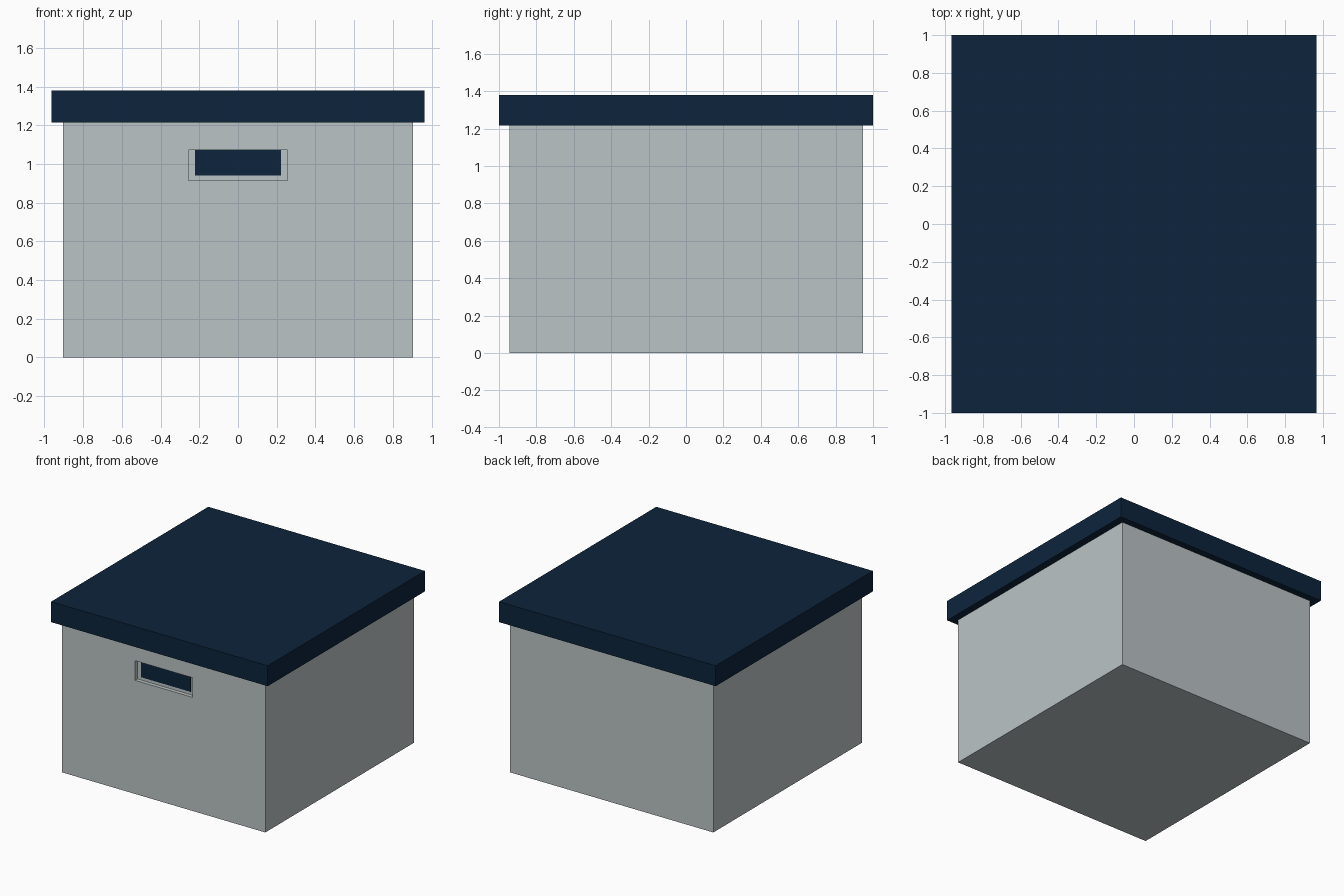
import bpy
import bmesh
from mathutils import Matrix, Vector

if "Cube" in bpy.data.objects:
    bpy.data.objects.remove(bpy.data.objects["Cube"])


def material(name, rgb):
    m = bpy.data.materials.new(name)
    m.diffuse_color = (*rgb, 1.0)
    m.use_nodes = True
    m.node_tree.nodes["Principled BSDF"].inputs["Base Color"].default_value = m.diffuse_color
    return m


grey = material("pale_grey", (0.497, 0.552, 0.562))
navy = material("navy_blue", (0.004, 0.0176, 0.045))


def box(name, low, high, mat):
    """Flat-shaded box between two opposite corners."""
    low, high = Vector(low), Vector(high)
    bm = bmesh.new()
    bmesh.ops.create_cube(
        bm, size=1.0,
        matrix=Matrix.Translation((low + high) / 2) @ Matrix.Diagonal((*(high - low), 1.0)))
    mesh = bpy.data.meshes.new(name)
    bm.to_mesh(mesh)
    bm.free()
    mesh.materials.append(mat)
    obj = bpy.data.objects.new(name, mesh)
    bpy.context.collection.objects.link(obj)
    return obj


# Box body and overhanging lid
body = box("box_body", (-0.905, -0.945, 0), (0.905, 0.945, 1.215), grey)
box("lid", (-0.965, -1.0, 1.215), (0.965, 1.0, 1.38), navy)

# Shallow handle recess cut into the front
cutter = box("handle_recess_cutter", (-0.255, -1.1, 0.915), (0.255, -0.915, 1.073), grey)
cutter.hide_render = True
cutter.hide_viewport = True
cut = body.modifiers.new("handle_recess", 'BOOLEAN')
cut.operation = 'DIFFERENCE'
cut.solver = 'EXACT'
cut.object = cutter

# Dark handle opening at the back of the recess
box("handle_opening", (-0.222, -0.92, 0.94), (0.222, -0.912, 1.072), navy)
